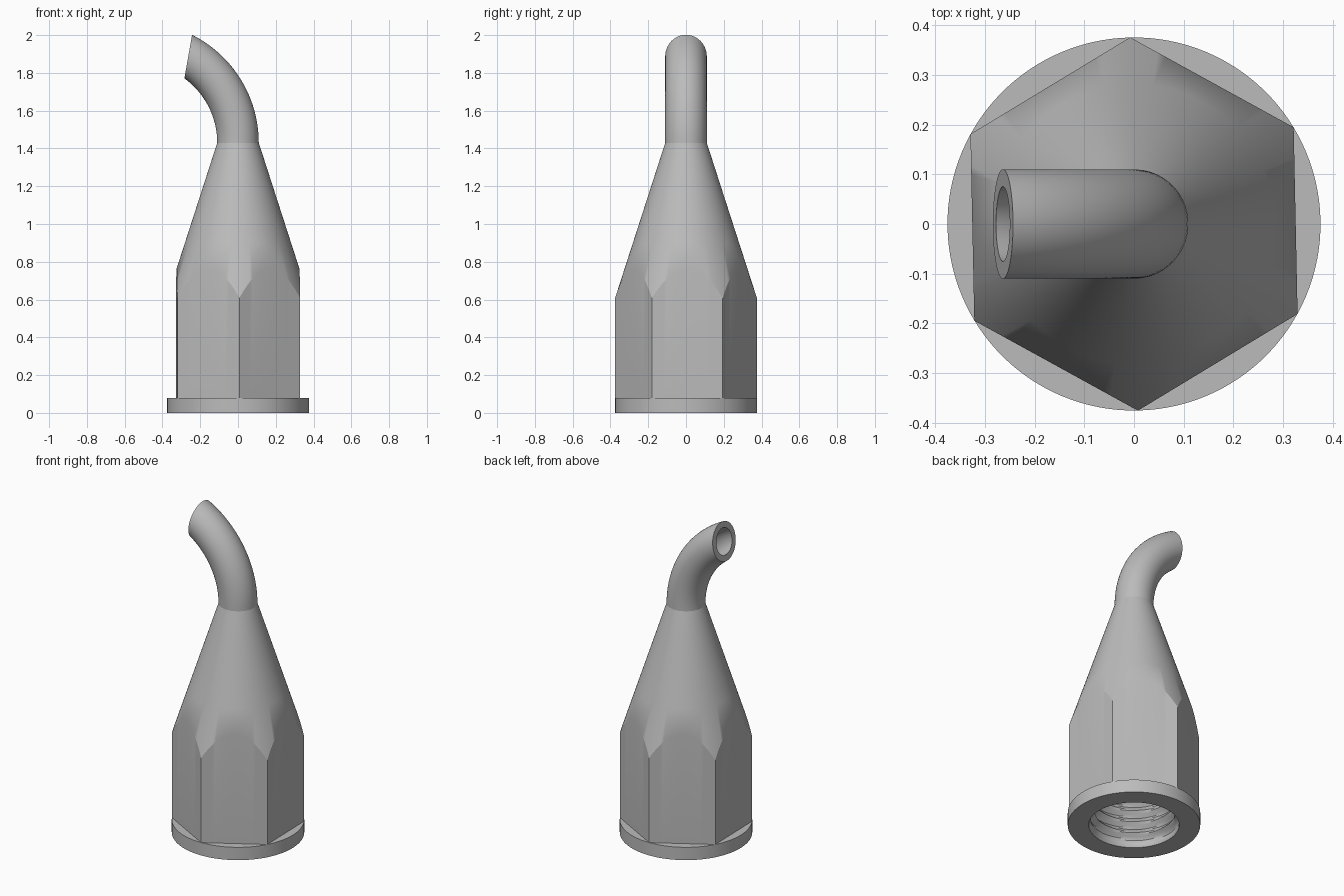
import bpy
import bmesh
from math import sin, cos, pi, radians

SEGMENTS = 120
TWIST = radians(1.2)       # slight turn of the hexagon about z
APOTHEM = 0.325
FLANGE_TOP = 0.08
NECK_Z, NECK_R, BORE_R = 1.43, 0.11, 0.075
CONE_SLOPE = 0.323
HOLE_R, THREAD_DEPTH, PITCH, THREAD_END = 0.256, 0.032, 0.072, 0.648

cube = bpy.data.objects.get("Cube")
if cube:
    bpy.data.objects.remove(cube, do_unlink=True)

grey = bpy.data.materials.new("plain grey")
grey.use_nodes = True
grey.diffuse_color = (0.5, 0.5, 0.5, 1)
grey.node_tree.nodes["Principled BSDF"].inputs["Base Color"].default_value = (0.5, 0.5, 0.5, 1)


def loft(name, rings, closed=False, smooth=30):
    """Bridge rings, each a function from an angle to a point."""
    bm = bmesh.new()
    angles = [TWIST + 2 * pi * j / SEGMENTS for j in range(SEGMENTS)]
    loops = [[bm.verts.new(ring(a)) for a in angles] for ring in rings]
    pairs = list(zip(loops, loops[1:]))
    if closed:
        pairs.append((loops[-1], loops[0]))
    for low, high in pairs:
        for j in range(SEGMENTS):
            k = (j + 1) % SEGMENTS
            bm.faces.new((low[j], low[k], high[k], high[j]))
    mesh = bpy.data.meshes.new(name)
    bm.to_mesh(mesh)
    bm.free()
    mesh.materials.append(grey)
    obj = bpy.data.objects.new(name, mesh)
    bpy.context.collection.objects.link(obj)
    bpy.ops.object.select_all(action='DESELECT')
    obj.select_set(True)
    bpy.context.view_layer.objects.active = obj
    bpy.ops.object.shade_smooth_by_angle(angle=radians(smooth))
    return obj


def circle(r, z):
    return lambda a: (r * cos(a), r * sin(a), z)


def hex_radius(a):
    local = (a - TWIST + pi / 6) % (pi / 3) - pi / 6
    return APOTHEM / cos(local)


def hex_base(a):
    r = hex_radius(a)
    return (r * cos(a), r * sin(a), FLANGE_TOP)


def hex_shoulder(a):
    # where the hexagonal prism meets the cone
    r = hex_radius(a)
    return (r * cos(a), r * sin(a), NECK_Z - (r - NECK_R) / CONE_SLOPE)


def cone_ring(z):
    return circle(NECK_R + (NECK_Z - z) * CONE_SLOPE, z)


def thread_ring(z):
    def point(a):
        phase = (z / PITCH - a / (2 * pi)) % 1
        ridge = 1 - abs(2 * phase - 1)
        fade = min(1, z / PITCH, (THREAD_END - z) / PITCH)
        r = HOLE_R - THREAD_DEPTH * ridge * fade
        return (r * cos(a), r * sin(a), z)
    return point


def pipe_ring(t, radius):
    # centre follows a 60 degree arc; the rings lean further, to the slanted mouth
    bend, lean = radians(60) * t, radians(80) * t
    arc = 0.527
    cx, cz = -arc * (1 - cos(bend)), NECK_Z + arc * sin(bend)
    stretch = radius / cos(lean - bend)

    def point(a):
        u = stretch * cos(a)
        return (cx + u * cos(lean), radius * sin(a), cz + u * sin(lean))
    return point


# Round base flange
loft("base_flange", [circle(HOLE_R, 0), circle(0.375, 0),
                     circle(0.375, FLANGE_TOP), circle(0.3, FLANGE_TOP)])

# Hexagonal grip running into the cone
body = loft("hex_cone_body", [hex_base, hex_shoulder, cone_ring(0.9), cone_ring(NECK_Z)],
            smooth=25)
weighted = body.modifiers.new("Flat grip shading", 'WEIGHTED_NORMAL')
weighted.keep_sharp = True

# Threaded socket, then a taper up to the pipe bore
steps = 72
loft("threaded_socket", [circle(BORE_R, NECK_Z)] +
     [thread_ring(THREAD_END * i / steps) for i in range(steps, -1, -1)])

# Bent hollow spout: outside going up, inside coming down
spots = [i / 20 for i in range(21)]
loft("bent_spout", [pipe_ring(t, NECK_R) for t in spots] +
     [pipe_ring(t, BORE_R) for t in reversed(spots)], closed=True)
